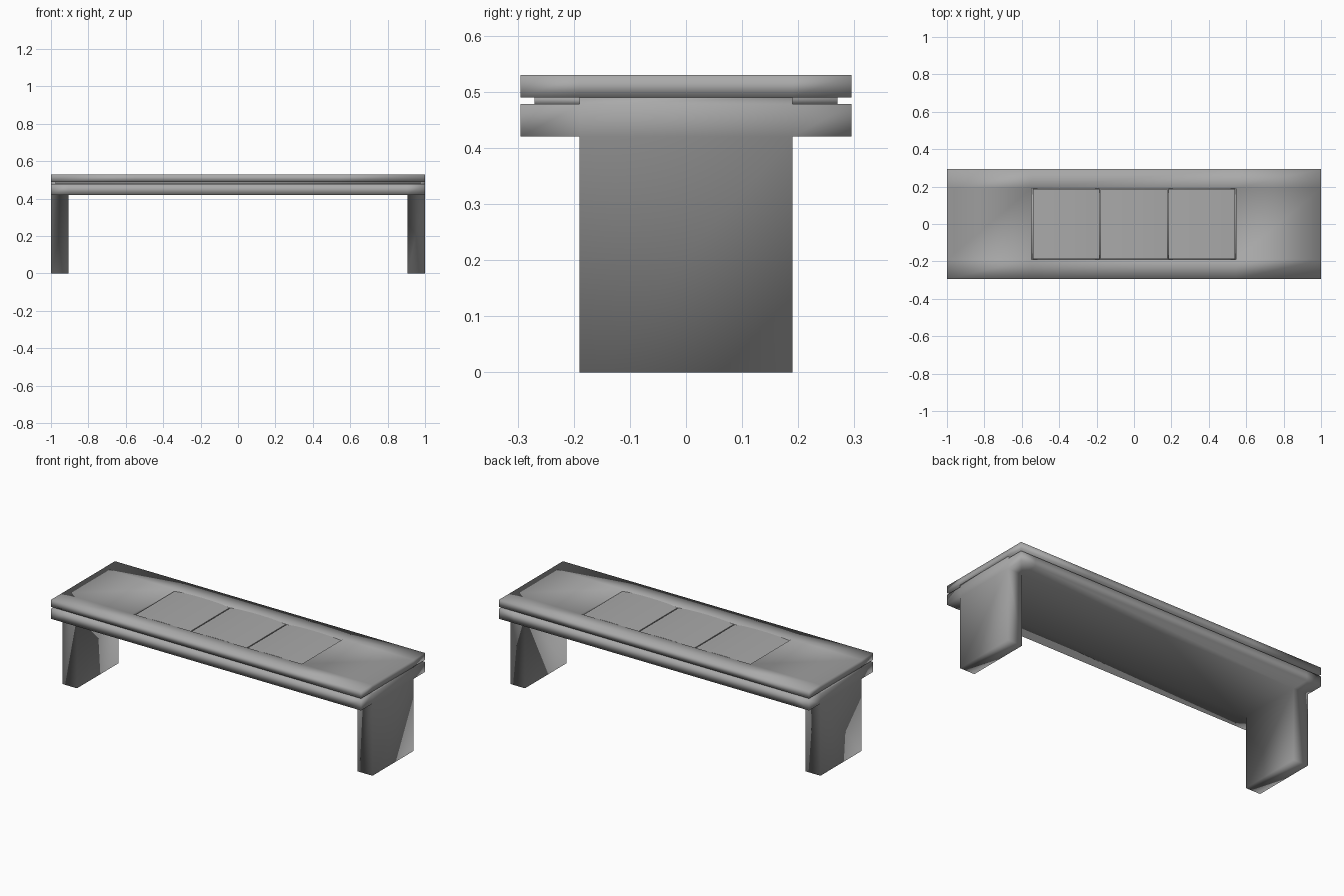
import bpy
import bmesh
import math

cube = bpy.data.objects.get("Cube")
if cube:
    bpy.data.objects.remove(cube, do_unlink=True)

grey = bpy.data.materials.new("warm_grey")
grey.use_nodes = True
grey.diffuse_color = (0.4, 0.4, 0.4, 1)
grey.node_tree.nodes["Principled BSDF"].inputs["Base Color"].default_value = (0.4, 0.4, 0.4, 1)


def finish(name, bm):
    """Turn a bmesh into a smooth shaded object."""
    bmesh.ops.recalc_face_normals(bm, faces=bm.faces)
    mesh = bpy.data.meshes.new(name)
    bm.to_mesh(mesh)
    bm.free()
    mesh.materials.append(grey)
    for p in mesh.polygons:
        p.use_smooth = True
    obj = bpy.data.objects.new(name, mesh)
    bpy.context.collection.objects.link(obj)
    return obj


def block_form(name, xs, ys, zs, filled):
    """Skin the filled cells of a box grid with shared corner vertices."""
    bm = bmesh.new()
    verts = {}
    size = (len(xs) - 1, len(ys) - 1, len(zs) - 1)
    cells = {(i, j, k) for i in range(size[0]) for j in range(size[1])
             for k in range(size[2]) if filled(i, j, k)}

    def vert(key):
        if key not in verts:
            verts[key] = bm.verts.new((xs[key[0]], ys[key[1]], zs[key[2]]))
        return verts[key]

    for cell in cells:
        for axis in range(3):
            u, v = [a for a in range(3) if a != axis]
            for side in (0, 1):
                near = list(cell)
                near[axis] += 2 * side - 1
                if tuple(near) in cells:
                    continue
                corners = []
                for du, dv in ((0, 0), (1, 0), (1, 1), (0, 1)):
                    c = list(cell)
                    c[axis] += side
                    c[u] += du
                    c[v] += dv
                    corners.append(vert(tuple(c)))
                bm.faces.new(corners)
    return finish(name, bm)


LEG_X, LEG_Y, HALF_W = 0.905, 0.19, 0.295
ys = [-HALF_W, -LEG_Y, LEG_Y, HALF_W]


# Lower slab with slab legs and short end risers
def in_base(i, j, k):
    return k == 1 or (i != 1 and j == 1)


block_form("base_and_legs", [-1, -LEG_X, LEG_X, 1], ys, [0, 0.42, 0.478, 0.49], in_base)

# Recessed spacer between the slabs
block_form("spacer", [-0.975, 0.975], [-0.27, 0.27], [0.478, 0.49], lambda i, j, k: True)

# Upper slab with a rectangular opening
block_form("top_slab", [-1, -0.548, 0.545, 1], ys, [0.49, 0.53],
           lambda i, j, k: not (i == 1 and j == 1))


# Three gently arched panels in the opening
def arched_panel(name, centre, half, steps=6):
    bm = bmesh.new()
    outline = [(centre + half, 0.49), (centre - half, 0.49)]
    for s in range(steps + 1):
        t = 2 * s / steps - 1
        outline.append((centre + half * t, 0.515 + 0.014 * math.sqrt(1 - 0.9 * t * t)))
    face = bm.faces.new([bm.verts.new((x, -0.186, z)) for x, z in outline])
    out = bmesh.ops.extrude_face_region(bm, geom=[face])
    moved = [g for g in out["geom"] if isinstance(g, bmesh.types.BMVert)]
    bmesh.ops.translate(bm, verts=moved, vec=(0, 0.372, 0))
    obj = finish(name, bm)
    obj.data.set_sharp_from_angle(angle=math.radians(50))


for n, label in enumerate(("right", "middle", "left")):
    arched_panel(label + "_panel", (n - 1) * 0.362, 0.178)
